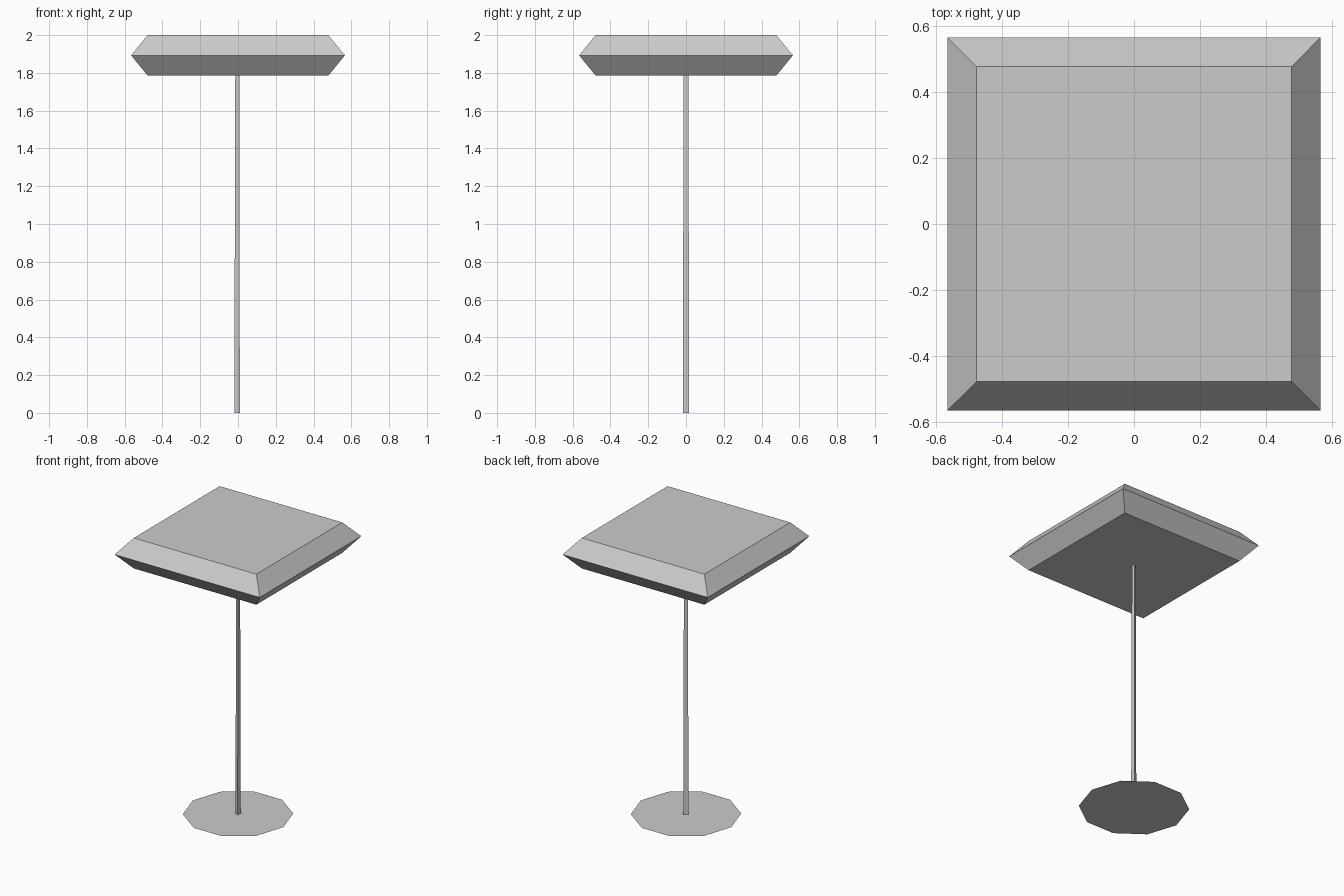
import bpy
import bmesh
from math import cos, sin, pi, sqrt

cube = bpy.data.objects.get("Cube")
if cube:
    bpy.data.objects.remove(cube, do_unlink=True)

grey = bpy.data.materials.new("light grey")
grey.use_nodes = True
colour = (0.6, 0.6, 0.6, 1)
grey.diffuse_color = colour
grey.node_tree.nodes["Principled BSDF"].inputs["Base Color"].default_value = colour


def loft(name, sides, rings, start=0.0):
    """Stack regular polygons given as (radius, height) and cap both ends."""
    bm = bmesh.new()
    loops = []
    for radius, z in rings:
        angles = [start + 2 * pi * i / sides for i in range(sides)]
        loops.append([bm.verts.new((radius * cos(a), radius * sin(a), z)) for a in angles])
    for low, high in zip(loops, loops[1:]):
        for i in range(sides):
            j = (i + 1) % sides
            bm.faces.new((low[i], low[j], high[j], high[i]))
    if len(loops) > 1:
        bm.faces.new(loops[0][::-1])
    bm.faces.new(loops[-1])
    mesh = bpy.data.meshes.new(name)
    bm.to_mesh(mesh)
    bm.free()
    mesh.materials.append(grey)
    obj = bpy.data.objects.new(name, mesh)
    bpy.context.collection.objects.link(obj)
    return obj


# Flat ten-sided foot
loft("base_plate", 10, [(0.353, 0)])

# Slim tapering three-sided pole, one edge pointing to -x
loft("pole", 3, [(0.0195, 0), (0.0145, 1.785)], start=pi)

# Square canopy with bevelled rim
rim, flat = 0.566 * sqrt(2), 0.478 * sqrt(2)
loft("canopy", 4, [(flat, 1.785), (rim, 1.893), (flat, 2)], start=pi / 4)
